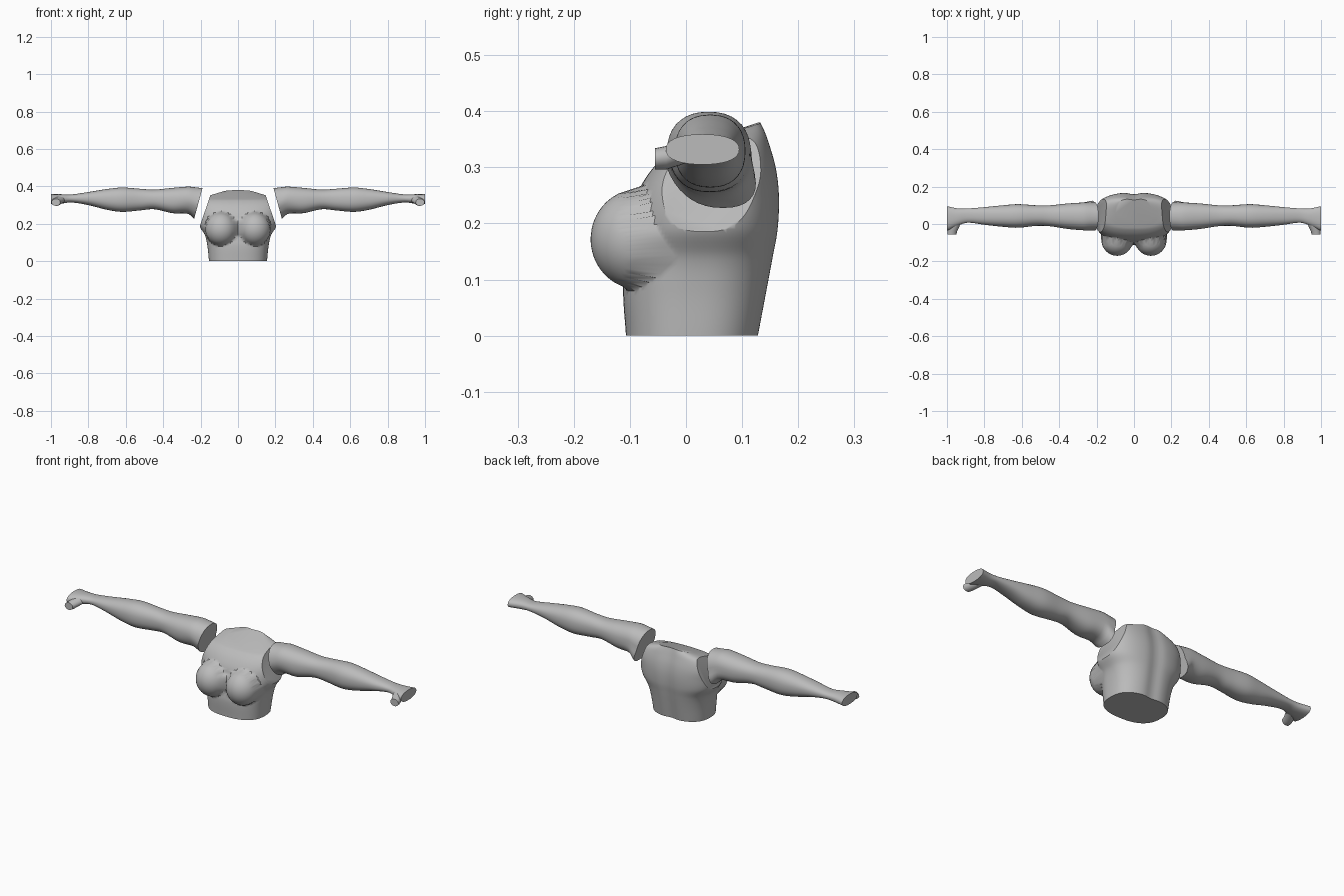
import bpy, bmesh, math
from mathutils import Vector

cube = bpy.data.objects.get("Cube")
if cube:
    bpy.data.objects.remove(cube, do_unlink=True)

grey = bpy.data.materials.new("plain grey")
grey.use_nodes = True
grey.diffuse_color = (0.5, 0.5, 0.5, 1)
grey.node_tree.nodes["Principled BSDF"].inputs["Base Color"].default_value = (0.5, 0.5, 0.5, 1)


def interpolate(rows, t):
    """Smooth curve through rows keyed by their first value."""
    n = len(rows)
    i = 0
    while i < n - 2 and t > rows[i + 1][0]:
        i += 1

    def slope(k, c):
        a, b = rows[max(k - 1, 0)], rows[min(k + 1, n - 1)]
        return (b[c] - a[c]) / (b[0] - a[0])

    p, q = rows[i], rows[i + 1]
    h = q[0] - p[0]
    u = (t - p[0]) / h
    out = []
    for c in range(1, len(p)):
        out.append((2*u**3 - 3*u**2 + 1) * p[c] + (u**3 - 2*u**2 + u) * h * slope(i, c)
                   + (3*u**2 - 2*u**3) * q[c] + (u**3 - u**2) * h * slope(i + 1, c))
    return out


def oval(count, power):
    """Unit superellipse points."""
    pts = []
    for k in range(count):
        a = 2 * math.pi * k / count
        c, s = math.cos(a), math.sin(a)
        pts.append((math.copysign(abs(c) ** (2 / power), c),
                    math.copysign(abs(s) ** (2 / power), s)))
    return pts


def loft(rings):
    """Closed skin over a list of equal rings."""
    bm = bmesh.new()
    loops = [[bm.verts.new(p) for p in ring] for ring in rings]
    n = len(loops[0])
    for a, b in zip(loops, loops[1:]):
        for k in range(n):
            j = (k + 1) % n
            bm.faces.new((a[k], a[j], b[j], b[k]))
    bm.faces.new(loops[0])
    bm.faces.new(loops[-1])
    bmesh.ops.recalc_face_normals(bm, faces=bm.faces)
    return bm


def slice_off(bm, point, normal):
    """Remove the side the normal points to and close the cut."""
    geom = bm.verts[:] + bm.edges[:] + bm.faces[:]
    bmesh.ops.bisect_plane(bm, geom=geom, dist=1e-5, plane_co=point,
                           plane_no=Vector(normal).normalized(), clear_outer=True)
    rim = [e for e in bm.edges if e.is_boundary]
    bmesh.ops.holes_fill(bm, edges=rim, sides=0)
    bmesh.ops.recalc_face_normals(bm, faces=bm.faces)


def finish(bm, name, mirrored=False):
    mesh = bpy.data.meshes.new(name)
    bm.to_mesh(mesh)
    bm.free()
    mesh.materials.append(grey)
    obj = bpy.data.objects.new(name, mesh)
    bpy.context.collection.objects.link(obj)
    bpy.ops.object.select_all(action='DESELECT')
    obj.select_set(True)
    bpy.context.view_layer.objects.active = obj
    bpy.ops.object.shade_smooth_by_angle(angle=math.radians(40))
    if mirrored:
        obj.modifiers.new("Mirror", 'MIRROR').use_mirror_merge = False
    return obj


# Torso: height, half width, front y, back y, forward drop of the ring
torso_rows = [
    (0.00, 0.155, -0.107, 0.132, 0.0),
    (0.085, 0.164, -0.112, 0.148, 0.0),
    (0.14, 0.177, -0.105, 0.158, 0.0),
    (0.19, 0.207, -0.10, 0.166, 0.0),
    (0.25, 0.215, -0.088, 0.168, 0.0),
    (0.30, 0.215, -0.062, 0.162, 0.005),
    (0.35, 0.185, -0.03, 0.148, 0.025),
    (0.38, 0.10, -0.008, 0.138, 0.045),
]


def bust(x, y, z):
    """Push the front skin out to two rounded forms."""
    dx = (abs(x) - 0.09) / 0.085
    dz = (z - 0.172) / 0.09
    r = dx * dx + dz * dz
    if y > 0.0 or r >= 1:
        return y
    return min(y, -0.083 - 0.087 * math.sqrt(1 - r))


rings = []
for i in range(49):
    z = 0.38 * i / 48
    half, front, back, drop = interpolate(torso_rows, z)
    ring = []
    for c, s in oval(112, 2.5):
        x = half * c
        y = (front + back) / 2 + (back - front) / 2 * s
        if s > 0:
            y -= 0.009 * s * math.exp(-(x / 0.035) ** 2)
        zz = z - drop * (1 - s) / 2
        ring.append((x, bust(x, y, zz), zz))
    rings.append(ring)
body = loft(rings)
for side in (1, -1):
    slice_off(body, (side * 0.205, 0, 0.185), (side * 0.19, 0, 0.065))
finish(body, "torso")

# Arm: x, bottom z, top z, front y, back y, backward lean of the underside
arm_rows = [
    (0.13, 0.19, 0.385, -0.04, 0.115, 0.03),
    (0.20, 0.205, 0.392, -0.036, 0.118, 0.03),
    (0.235, 0.228, 0.396, -0.035, 0.117, 0.025),
    (0.265, 0.253, 0.399, -0.034, 0.115, 0.01),
    (0.35, 0.257, 0.392, -0.027, 0.11, 0.0),
    (0.45, 0.278, 0.383, -0.012, 0.10, 0.0),
    (0.52, 0.272, 0.387, -0.01, 0.10, 0.0),
    (0.62, 0.264, 0.394, -0.02, 0.106, 0.0),
    (0.70, 0.275, 0.386, -0.015, 0.10, 0.0),
    (0.80, 0.30, 0.37, -0.004, 0.09, 0.0),
    (0.89, 0.314, 0.357, 0.007, 0.083, 0.0),
    (0.94, 0.309, 0.358, -0.008, 0.083, 0.0),
    (1.00, 0.305, 0.359, -0.036, 0.095, 0.0),
]
rings = []
for i in range(65):
    x = 0.13 + 0.87 * i / 64
    low, high, front, back, lean = interpolate(arm_rows, x)
    ring = []
    for c, s in oval(36, 2.3):
        y = (front + back) / 2 + (back - front) / 2 * c + lean * max(0, -s)
        ring.append((x, y, (low + high) / 2 + (high - low) / 2 * s))
    rings.append(ring)
arm = loft(rings)
slice_off(arm, (0.19, 0, 0.39), (-0.165, 0, -0.045))
finish(arm, "arms", mirrored=True)

# Thumb stumps: y, centre x, centre z, half width, half height
thumb_rows = [
    (-0.055, 0.974, 0.315, 0.024, 0.019),
    (-0.035, 0.970, 0.317, 0.026, 0.021),
    (-0.010, 0.960, 0.325, 0.028, 0.021),
    (0.020, 0.945, 0.333, 0.028, 0.018),
]
rings = [[(cx + w * c, y, cz + h * s) for c, s in oval(20, 2)]
         for y, cx, cz, w, h in thumb_rows]
finish(loft(rings), "thumbs", mirrored=True)
